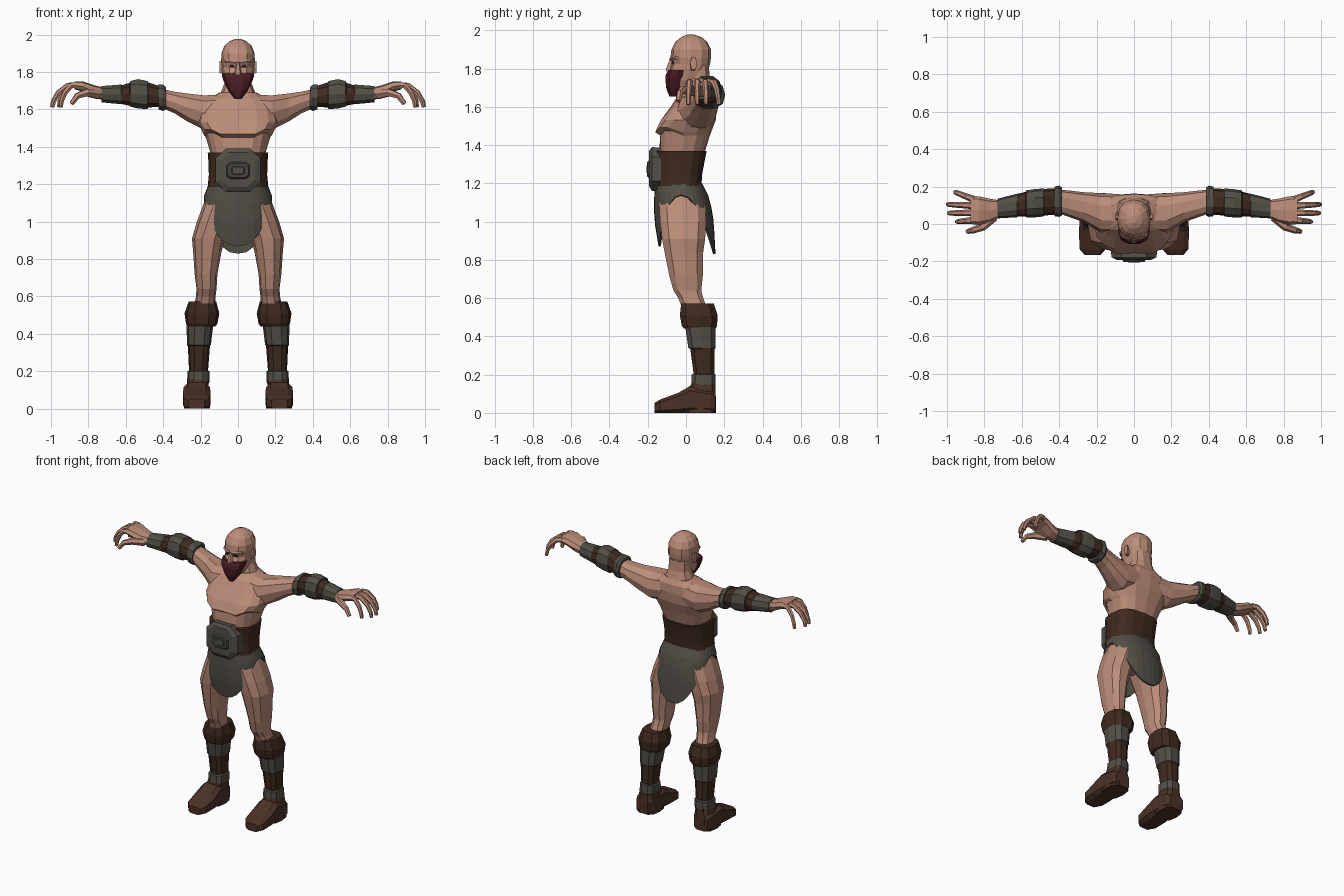
import bpy, bmesh, math
from mathutils import Vector


def material(name, r, g, b):
    m = bpy.data.materials.new(name)
    m.diffuse_color = (r, g, b, 1)
    return m


SKIN = material("skin", 0.50, 0.265, 0.19)
LEATHER = material("dark leather", 0.05, 0.023, 0.014)
BOOT = material("boot leather", 0.068, 0.031, 0.019)
GREY = material("grey hide", 0.085, 0.077, 0.062)
METAL = material("dark metal", 0.06, 0.057, 0.048)
BEARD = material("beard", 0.075, 0.013, 0.02)
DARK = material("eye shadow", 0.03, 0.015, 0.012)


def finish(name, bm, mats, mirror=False):
    bmesh.ops.recalc_face_normals(bm, faces=bm.faces)
    me = bpy.data.meshes.new(name)
    bm.to_mesh(me)
    bm.free()
    for m in mats:
        me.materials.append(m)
    ob = bpy.data.objects.new(name, me)
    bpy.context.collection.objects.link(ob)
    if mirror:
        mod = ob.modifiers.new("mirror", 'MIRROR')
        mod.use_mirror_merge = False
    return ob


def spow(v, e):
    return math.copysign(abs(v) ** e, v)


def outline(n, power, offset):
    """Unit superellipse normalised to reach exactly +-1."""
    pts = []
    for i in range(n):
        t = 2 * math.pi * (i + offset) / n
        pts.append((spow(math.cos(t), 2 / power), spow(math.sin(t), 2 / power)))
    mx = max(abs(p[0]) for p in pts)
    my = max(abs(p[1]) for p in pts)
    return [(a / mx, b / my) for a, b in pts]


def bridge(bm, rings, bands=None):
    n = len(rings[0])
    for k in range(len(rings) - 1):
        for i in range(n):
            j = (i + 1) % n
            f = bm.faces.new((rings[k][i], rings[k][j], rings[k + 1][j], rings[k + 1][i]))
            f.material_index = bands[k] if bands else 0
    bm.faces.new(rings[0][::-1]).material_index = bands[0] if bands else 0
    bm.faces.new(rings[-1]).material_index = bands[-1] if bands else 0


def loft(name, axis, stations, mats, n=12, power=2.4, offset=0.0, mirror=False, bands=None, tweak=None):
    """Stations are (position along axis, a0, a1, b0, b1) over the other two axes."""
    bm = bmesh.new()
    shape = outline(n, power, offset)
    rings = []
    for t, a0, a1, b0, b1 in stations:
        ring = []
        for u, v in shape:
            a = (a0 + a1) / 2 + u * (a1 - a0) / 2
            b = (b0 + b1) / 2 + v * (b1 - b0) / 2
            co = {'x': (t, a, b), 'y': (a, t, b), 'z': (a, b, t)}[axis]
            ring.append(bm.verts.new(co))
        rings.append(ring)
    bridge(bm, rings, bands)
    if tweak:
        for v in bm.verts:
            tweak(v.co)
    return finish(name, bm, mats, mirror)


def column(name, stations, mats, **kw):
    """Upright loft symmetric in x: (z, half width, y0, y1)."""
    return loft(name, 'z', [(z, -h, h, a, b) for z, h, a, b in stations], mats, **kw)


def tube(name, path, r0, r1, mats, n=6):
    bm = bmesh.new()
    pts = [Vector(p) for p in path]
    rings = []
    for k, p in enumerate(pts):
        d = (pts[min(k + 1, len(pts) - 1)] - pts[max(k - 1, 0)]).normalized()
        side = d.cross(Vector((0, 0, 1))).normalized()
        up = side.cross(d)
        r = r0 + (r1 - r0) * k / (len(pts) - 1)
        rings.append([bm.verts.new(p + r * (side * math.cos(t) + up * math.sin(t)))
                      for t in [2 * math.pi * i / n for i in range(n)]])
    bridge(bm, rings)
    return finish(name, bm, mats, True)


# Torso, with a crease between the chest muscles
def chest_crease(co):
    if abs(co.x) < 0.01 and co.y < -0.05 and 1.44 < co.z < 1.6:
        co.y += 0.015
    if abs(co.x) > 0.12 and co.y < -0.03 and 1.44 < co.z < 1.5:
        co.z += 0.025


column("torso", [(1.0, .05, -.08, .06), (1.1, .15, -.13, .09), (1.2, .15, -.14, .075),
                 (1.37, .148, -.14, .10), (1.45, .172, -.142, .125), (1.468, .185, -.17, .132),
                 (1.53, .213, -.14, .155), (1.60, .20, -.08, .163), (1.655, .16, -.045, .16),
                 (1.69, .10, -.005, .14)], [SKIN], n=16, power=2.7, tweak=chest_crease)
column("neck", [(1.62, .12, -.03, .155), (1.69, .092, -.005, .14), (1.74, .072, .01, .125),
                (1.81, .07, .01, .12)], [SKIN], n=10)

# Head
column("head", [(1.70, .05, -.07, .05), (1.74, .07, -.085, .09), (1.80, .083, -.085, .118),
                (1.825, .086, -.072, .126), (1.855, .09, -.082, .13), (1.90, .089, -.076, .13),
                (1.94, .073, -.055, .11), (1.965, .045, -.025, .08), (1.977, .015, .005, .045)],
       [SKIN], power=2.3)
loft("nose", 'z', [(1.785, -.02, .02, -.103, -.06), (1.80, -.018, .018, -.104, -.06),
                   (1.85, -.009, .009, -.085, -.06)], [SKIN], n=6)
loft("brow", 'x', [(.01, -.088, -.06, 1.843, 1.858), (.045, -.083, -.05, 1.847, 1.866),
                   (.072, -.06, -.03, 1.85, 1.864)], [SKIN], n=6, mirror=True)
loft("eye", 'y', [(-.0755, .018, .046, 1.826, 1.84), (-.066, .018, .046, 1.826, 1.84)],
     [DARK], n=6, mirror=True)
loft("ear", 'x', [(.078, .02, .05, 1.79, 1.85), (.10, .022, .058, 1.795, 1.86)],
     [SKIN], n=6, mirror=True)
column("beard", [(1.655, .018, -.088, -.05), (1.70, .052, -.104, -.005), (1.75, .076, -.108, .01),
                 (1.772, .084, -.105, .015), (1.793, .087, -.09, .018)], [BEARD], n=10)

# Arms and banded forearm guards
loft("arm", 'x', [(.08, -.05, .16, 1.51, 1.68), (.18, -.045, .165, 1.49, 1.675),
                  (.27, .01, .17, 1.535, 1.685), (.34, .035, .178, 1.58, 1.695),
                  (.41, .06, .185, 1.61, 1.71)], [SKIN], n=10, mirror=True)
loft("arm_cuff", 'x', [(.385, .045, .195, 1.60, 1.72), (.40, .038, .205, 1.592, 1.732),
                       (.425, .042, .20, 1.60, 1.735)], [GREY], n=10, mirror=True)
loft("forearm_guard", 'x', [(.42, .05, .19, 1.615, 1.725), (.48, .045, .188, 1.61, 1.745),
                            (.485, .04, .19, 1.602, 1.752), (.535, .035, .186, 1.605, 1.762),
                            (.575, .036, .18, 1.615, 1.752), (.58, .04, .172, 1.62, 1.742),
                            (.62, .04, .162, 1.628, 1.73), (.625, .036, .162, 1.628, 1.733),
                            (.73, .03, .135, 1.638, 1.725)],
     [LEATHER, GREY], n=10, mirror=True, bands=[0, 1, 1, 1, 0, 0, 1, 1])

# Hands
loft("palm", 'x', [(.71, .04, .125, 1.648, 1.715), (.77, .01, .135, 1.662, 1.73),
                   (.83, -.005, .148, 1.695, 1.75), (.875, .0, .15, 1.708, 1.75)],
     [SKIN], n=8, power=3, mirror=True)
for i, (y0, y1, tip) in enumerate([(.133, .172, .96), (.098, .105, 1.0), (.06, .058, .995), (.02, .012, .95)]):
    s = tip - .86
    path = [(.86 + s * f, y0 + (y1 - y0) * f, z)
            for f, z in [(0, 1.73), (.35, 1.728), (.72, 1.69), (.92, 1.645), (.97, 1.612)]]
    tube("finger_%d" % (i + 1), path, .019, .011, [SKIN])
tube("thumb", [(.75, .04, 1.68), (.81, -.015, 1.69), (.86, -.033, 1.672), (.89, -.04, 1.63)],
     .027, .013, [SKIN])

# Belt and buckle
column("belt", [(1.185, .162, -.16, .08), (1.25, .156, -.158, .085), (1.32, .158, -.162, .098),
                (1.37, .162, -.166, .108)], [LEATHER], n=16, power=2.8)
loft("buckle_plate", 'y', [(-.13, -.125, .125, 1.165, 1.385), (-.178, -.12, .12, 1.16, 1.39),
                           (-.193, -.09, .09, 1.185, 1.37)], [GREY], n=8, power=3, offset=.5)
loft("buckle_frame", 'y', [(-.19, -.065, .065, 1.225, 1.322), (-.203, -.055, .055, 1.235, 1.312)],
     [METAL], n=8, power=4, offset=.5)
loft("buckle_boss", 'y', [(-.20, -.036, .036, 1.25, 1.297), (-.207, -.03, .03, 1.255, 1.292)],
     [GREY], n=8, power=4, offset=.5)

# Loincloth: hip band with long front and back flaps
bm = bmesh.new()
COLS, ROWS = 32, 6
LEVELS = [(1.2, .158, -.16, .085), (1.12, .188, -.168, .125), (1.0, .20, -.165, .145), (.82, .19, -.135, .155)]


def hips(z):
    for lo, hi in zip(LEVELS, LEVELS[1:]):
        if z >= hi[0] - 1e-6:
            f = (lo[0] - z) / (lo[0] - hi[0])
            return [p + (q - p) * f for p, q in zip(lo, hi)][1:]


grid = []
for u, v in outline(COLS, 2.3, 0):
    low, drop = (.87, .27) if v < 0 else (.83, .31)
    bottom = low + drop * abs(u) ** 2.6
    col = []
    for r in range(ROWS + 1):
        z = 1.2 + (bottom - 1.2) * r / ROWS
        h, y0, y1 = hips(z)
        col.append(bm.verts.new((u * h, (y0 + y1) / 2 + v * (y1 - y0) / 2, z)))
    grid.append(col)
for c in range(COLS):
    a, b = grid[c], grid[(c + 1) % COLS]
    for r in range(ROWS):
        bm.faces.new((a[r], b[r], b[r + 1], a[r + 1]))
cloth = finish("loincloth", bm, [GREY])
thick = cloth.modifiers.new("thickness", 'SOLIDIFY')
thick.thickness = .012

# Legs
loft("leg", 'z', [(1.18, .005, .15, -.125, .07), (1.08, .005, .19, -.14, .10),
                  (1.0, .035, .22, -.135, .105), (.91, .07, .246, -.125, .10),
                  (.84, .088, .24, -.112, .09), (.72, .11, .232, -.088, .088),
                  (.64, .115, .222, -.066, .08), (.60, .12, .225, -.04, .09),
                  (.52, .125, .24, -.01, .12)], [SKIN], n=10, mirror=True)

# Boots: cuff, banded shin and shoe
loft("boot_cuff", 'z', [(.44, .12, .272, -.01, .155), (.455, .11, .278, -.022, .162),
                        (.51, .10, .286, -.032, .166), (.572, .116, .264, -.025, .145)],
     [LEATHER], n=10, power=2.7, mirror=True)
loft("boot_shin", 'z', [(.13, .158, .27, .025, .152), (.145, .152, .272, .028, .155),
                        (.20, .152, .27, .03, .155), (.205, .16, .262, .04, .148),
                        (.335, .15, .268, .022, .15), (.34, .145, .272, .012, .155),
                        (.45, .132, .276, -.004, .155)],
     [LEATHER, GREY], n=10, power=2.6, mirror=True, bands=[0, 1, 1, 0, 1, 1])
loft("boot_ankle", 'z', [(.0, .15, .29, -.01, .156), (.08, .152, .285, .0, .156),
                         (.16, .162, .268, .03, .152)], [BOOT], n=10, power=3, mirror=True)
loft("shoe", 'y', [(-.165, .178, .265, 0, .052), (-.135, .152, .29, 0, .07),
                   (-.04, .146, .295, 0, .105), (.02, .15, .29, 0, .14),
                   (.13, .156, .285, 0, .12), (.155, .17, .275, 0, .10)],
     [BOOT], n=8, power=4, offset=.5, mirror=True)
